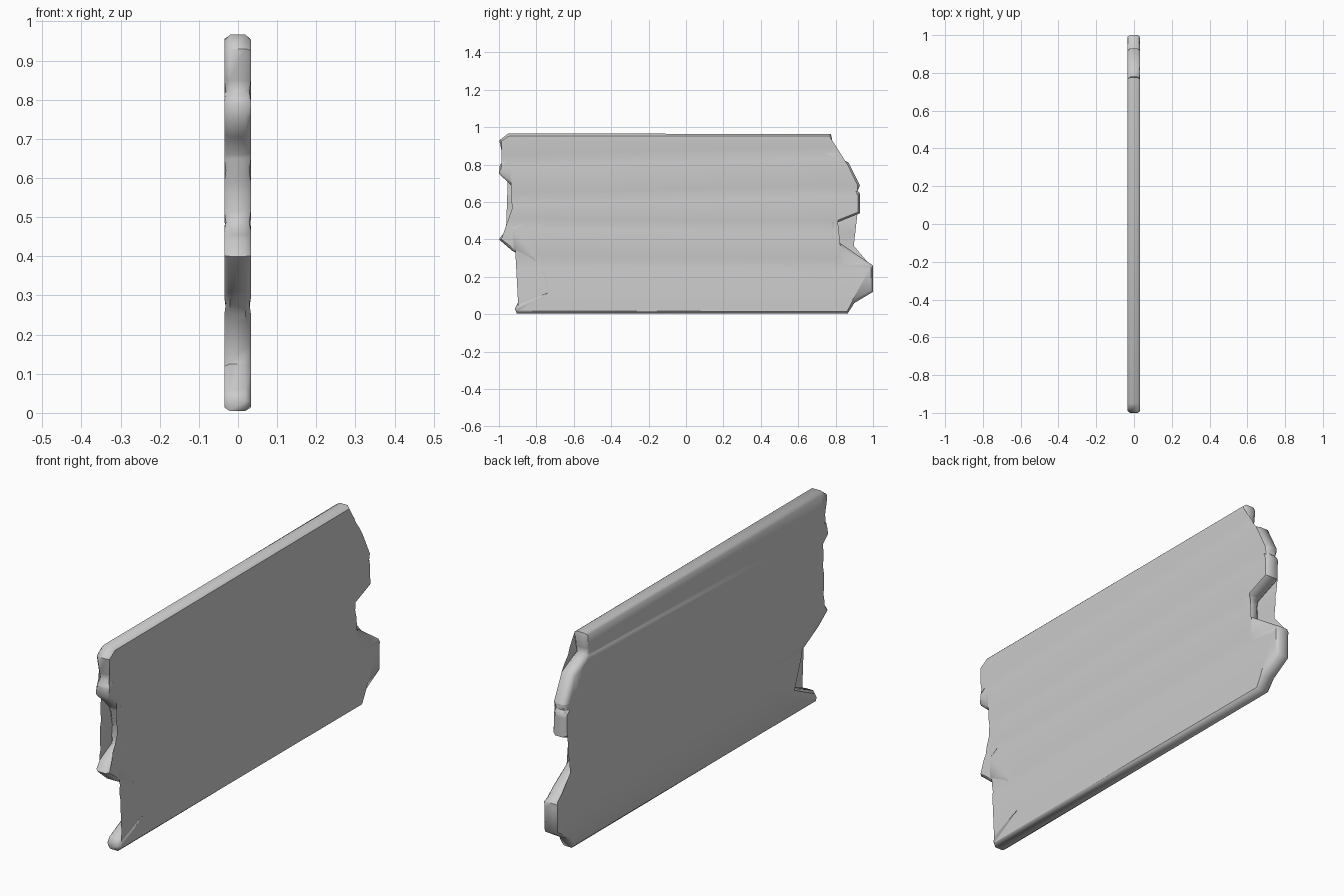
import bpy, bmesh, math, random
from mathutils import Vector

if "Cube" in bpy.data.objects:
    bpy.data.objects.remove(bpy.data.objects["Cube"])

random.seed(4)

# Broken outline of the boards as (y, z), going from the lower left end clockwise
left_end = [(-.905, .005), (-.915, .03), (-.90, .06), (-.75, .125), (-.75, .17),
            (-.785, .235), (-.82, .28), (-.93, .34), (-1, .40), (-.97, .44),
            (-.89, .485), (-.88, .56), (-.905, .66), (-.95, .705), (-1, .75),
            (-.995, .80), (-.975, .82), (-.998, .93), (-.95, .966)]
right_end = [(.775, .964), (.78, .94), (.77, .865), (.87, .81), (.93, .69),
             (.918, .66), (.93, .645), (.93, .54), (.80, .487), (.795, .40),
             (1, .26), (1, .12), (.90, .06), (.865, .005)]
outline = [Vector(p) for p in left_end + right_end]

# Seams between the boards: (y, z) at both ends
seams = [((-.975, .82), (.77, .865)), ((-.89, .62), (.92, .66)),
         ((-.89, .485), (.80, .465)), ((-.82, .28), (1, .265))]


def inset(points, low, high):
    """Move every point inward by a slightly uneven amount."""
    result = []
    for i, p in enumerate(points):
        a = (p - points[i - 1]).normalized()
        b = (points[(i + 1) % len(points)] - p).normalized()
        t = (a + b).normalized()
        result.append(p + Vector((t.y, -t.x)) * random.uniform(low, high))
    return result


bm = bmesh.new()

# Worn slab: rings across the thickness, chamfered towards both faces
layers = [(-.035, inset(outline, .009, .018)), (-.021, outline),
          (.019, outline), (.033, inset(outline, .009, .018))]
rings = [[bm.verts.new((x, p.x, p.y)) for p in pts] for x, pts in layers]
n = len(outline)
for r0, r1 in zip(rings, rings[1:]):
    for i in range(n):
        j = (i + 1) % n
        bm.faces.new((r0[i], r0[j], r1[j], r1[i]))
caps = [bm.faces.new(rings[0]), bm.faces.new(rings[-1])]
bmesh.ops.triangulate(bm, faces=caps)

# Shallow grooves along the seams
for start, end in seams:
    a, b = Vector((0, *start)), Vector((0, *end))
    normal = Vector((0, -(b - a).z, (b - a).y)).normalized()
    for off in (-.03, 0, .03):
        bmesh.ops.bisect_plane(bm, geom=bm.verts[:] + bm.edges[:] + bm.faces[:],
                               dist=1e-5, plane_co=a + normal * off, plane_no=normal)
    for v in bm.verts:
        if abs((v.co - a).dot(normal)) < 1e-4 and abs(v.co.x) > .03:
            v.co.x -= math.copysign(.004, v.co.x)

bmesh.ops.recalc_face_normals(bm, faces=bm.faces[:])
mesh = bpy.data.meshes.new("broken_boards")
bm.to_mesh(mesh)
bm.free()
boards = bpy.data.objects.new("broken_boards", mesh)
bpy.context.collection.objects.link(boards)
bpy.context.view_layer.objects.active = boards
boards.select_set(True)
bpy.ops.object.shade_smooth_by_angle(angle=math.radians(50))
